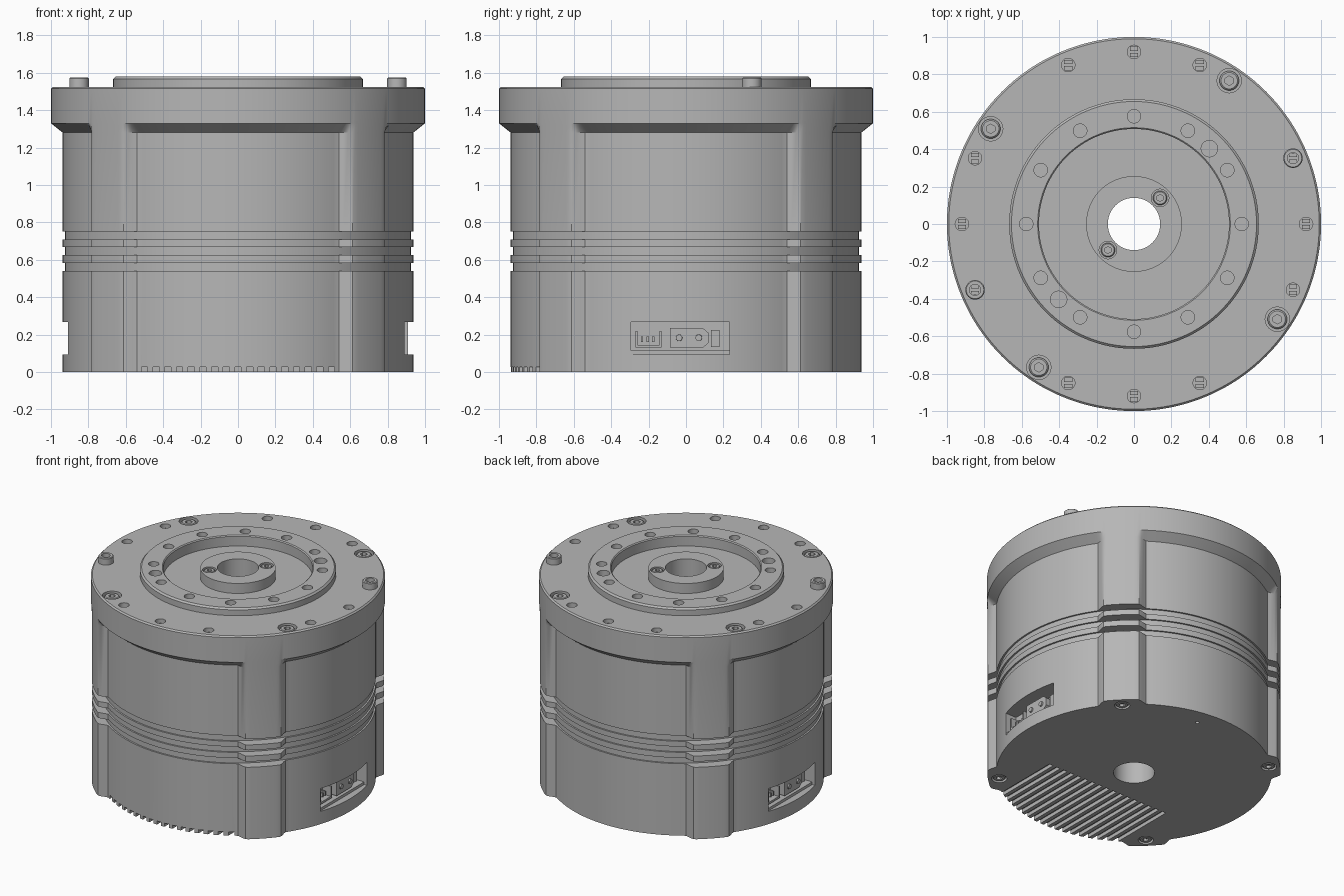
import bpy, bmesh, math
from mathutils import Matrix, Vector

cube = bpy.data.objects.get("Cube")
if cube:
    bpy.data.objects.remove(cube, do_unlink=True)

GREY = (0.47, 0.47, 0.47, 1)
metal = bpy.data.materials.new("machined grey")
metal.use_nodes = True
metal.diffuse_color = GREY
metal.node_tree.nodes["Principled BSDF"].inputs["Base Color"].default_value = GREY


def finish(bm, name, smooth=True):
    bmesh.ops.recalc_face_normals(bm, faces=bm.faces[:])
    mesh = bpy.data.meshes.new(name)
    bm.to_mesh(mesh)
    bm.free()
    mesh.materials.append(metal)
    ob = bpy.data.objects.new(name, mesh)
    bpy.context.collection.objects.link(ob)
    if smooth:
        shade(ob)
    return ob


def shade(ob):
    bpy.ops.object.select_all(action='DESELECT')
    ob.select_set(True)
    bpy.context.view_layer.objects.active = ob
    bpy.ops.object.shade_smooth_by_angle(angle=math.radians(25))


def loft(bm, rings, segs, close=False):
    """Skin rings given as (radius or radius function, height)."""
    loops = []
    for r, z in rings:
        loop = []
        for i in range(segs):
            a = math.tau * i / segs
            rad = r(a) if callable(r) else r
            loop.append(bm.verts.new((rad * math.cos(a), rad * math.sin(a), z)))
        loops.append(loop)
    pairs = list(zip(loops, loops[1:]))
    if close:
        pairs.append((loops[-1], loops[0]))
    else:
        bm.faces.new(loops[0])
        bm.faces.new(loops[-1])
    for a, b in pairs:
        for i in range(segs):
            j = (i + 1) % segs
            bm.faces.new((a[i], a[j], b[j], b[i]))


def box(bm, lo, hi):
    lo, hi = Vector(lo), Vector(hi)
    m = Matrix.Translation((lo + hi) / 2) @ Matrix.Diagonal((*(hi - lo), 1))
    bmesh.ops.create_cube(bm, size=1, matrix=m)


def drill(bm, r, pos, z0, z1):
    m = Matrix.Translation((pos[0], pos[1], (z0 + z1) / 2))
    bmesh.ops.create_cone(bm, cap_ends=True, segments=32, radius1=r, radius2=r,
                          depth=z1 - z0, matrix=m)


def polar(r, deg):
    return r * math.cos(math.radians(deg)), r * math.sin(math.radians(deg))


def ribbed(a):
    """Casing outline: round with four soft ribs on the diagonals."""
    d = abs(math.degrees(a) % 90 - 45)
    t = min(1, max(0, (10.5 - d) / 4))
    return 0.937 + 0.06 * t * t * (3 - 2 * t)


def hexagon(r):
    def f(a):
        return r / math.cos((a + math.pi / 6) % (math.pi / 3) - math.pi / 6)
    return f


# Casing, flange, raised ring, hub and bore as one closed section
TOP, RING, FLOOR = 1.525, 1.58, 1.5
rings = [(0.14, 0), (ribbed, 0)]
for z in (0.54, 0.625, 0.708):
    rings += [(ribbed, z), (0.925, z), (0.925, z + 0.043), (ribbed, z + 0.043)]
rings += [(ribbed, 1.28), (1, 1.33), (1, TOP - 0.01), (0.99, TOP),
          (0.667, TOP), (0.667, RING - 0.012), (0.655, RING), (0.515, RING),
          (0.508, RING - 0.007), (0.508, FLOOR), (0.256, FLOOR),
          (0.256, RING - 0.005), (0.14, RING - 0.005)]
bm = bmesh.new()
loft(bm, rings, 360, close=True)
casing = finish(bm, "casing", smooth=False)

# Positions of repeated fixings
flange_holes = [polar(0.92, q + o) for q in range(0, 360, 90) for o in (0, 22.5, 67.5)]
posts = [polar(0.92, 22.5), polar(0.92, 202.5)]
cap_screws = [polar(0.92, q + 56.4) for q in range(0, 360, 90)]
base_screws = [polar(0.92, q + 45) for q in range(0, 360, 90)]
hub_screws = [polar(0.197, 45), polar(0.197, 225)]

# Cutter for holes, cooling slots and connector ports
bm = bmesh.new()
for p in flange_holes:
    drill(bm, 0.036, p, TOP - 0.07, TOP + 0.1)
for i in range(12):
    drill(bm, 0.036, polar(0.576, i * 30), RING - 0.08, RING + 0.1)
for a in (45, 225):
    drill(bm, 0.044, polar(0.57, a), RING - 0.08, RING + 0.1)
for p in cap_screws:
    drill(bm, 0.065, p, TOP - 0.04, TOP + 0.1)
for p in hub_screws:
    drill(bm, 0.047, p, RING - 0.03, RING + 0.1)
for p in base_screws:
    drill(bm, 0.052, p, -0.1, 0.03)
drill(bm, 0.013, (0.11, 0.8), -0.1, 0.06)
for i in range(-8, 9):
    x = i * 0.0625
    box(bm, (x - 0.017, -1.2, -0.1), (x + 0.017, -0.28, 0.027))
for s in (1, -1):
    y0, y1 = sorted((-0.294 * s, 0.232 * s))
    x0, x1 = sorted((0.8 * s, 1.2 * s))
    box(bm, (x0, y0, 0.095), (x1, y1, 0.267))
cutter = finish(bm, "hole_cutter", smooth=False)
cutter.hide_render = True

mod = casing.modifiers.new("holes", 'BOOLEAN')
mod.operation = 'DIFFERENCE'
mod.solver = 'EXACT'
mod.object = cutter
bpy.context.view_layer.objects.active = casing
bpy.ops.object.modifier_apply(modifier=mod.name)
bpy.data.objects.remove(cutter, do_unlink=True)
shade(casing)


def screws(name, places, r, base, top):
    """Socket-head screws, from the seat height to the head height."""
    d = 0.6 * (top - base)
    c = 0.2 * (top - base)
    for i, (x, y) in enumerate(places):
        bm = bmesh.new()
        loft(bm, [(r, base), (r, top - c), (r - abs(c), top), (hexagon(r * 0.42), top),
                  (hexagon(r * 0.42), top - d)], 36)
        finish(bm, f"{name}_{i + 1}").location = (x, y, 0)


screws("flange_screw", cap_screws, 0.052, TOP - 0.045, TOP - 0.005)
screws("hub_screw", hub_screws, 0.038, RING - 0.035, RING - 0.008)
screws("base_screw", base_screws, 0.044, 0.035, 0.003)

# Slotted set screws down in the flange holes
for i, (x, y) in enumerate(flange_holes):
    bm = bmesh.new()
    for s in (1, -1):
        lo, hi = sorted((0.006 * s, 0.028 * s))
        box(bm, (-0.022, lo, TOP - 0.075), (0.022, hi, TOP - 0.03))
    finish(bm, f"set_screw_{i + 1}").location = (x, y, 0)

# Hollow locating posts standing on the flange
for i, (x, y) in enumerate(posts):
    bm = bmesh.new()
    loft(bm, [(0.036, TOP - 0.01), (0.052, TOP - 0.01), (0.052, RING - 0.01),
              (0.047, RING - 0.005), (0.03, RING - 0.005), (0.03, TOP - 0.01)], 32, close=True)
    finish(bm, f"locating_post_{i + 1}").location = (x, y, 0)

# Connectors inside each port
for side, turn in (("left", 0), ("right", math.pi)):
    bm = bmesh.new()
    outline = [(-0.086, 0.13), (0.09, 0.13), (0.12, 0.155), (0.12, 0.21),
               (0.09, 0.235), (-0.086, 0.235)]
    face = bm.faces.new([bm.verts.new((0.79, y, z)) for y, z in outline])
    ext = bmesh.ops.extrude_face_region(bm, geom=[face])
    bmesh.ops.translate(bm, vec=(0.09, 0, 0),
                        verts=[v for v in ext["geom"] if isinstance(v, bmesh.types.BMVert)])
    for y in (-0.037, 0.068):
        m = Matrix.Translation((0.86, y, 0.183)) @ Matrix.Rotation(math.pi / 2, 4, 'Y')
        bmesh.ops.create_cone(bm, cap_ends=True, segments=20, radius1=0.021,
                              radius2=0.017, depth=0.06, matrix=m)
    finish(bm, f"{side}_power_plug").rotation_euler.z = turn

    bm = bmesh.new()
    box(bm, (0.79, -0.27, 0.13), (0.87, -0.13, 0.145))
    for y in (-0.27, -0.142):
        box(bm, (0.79, y, 0.145), (0.87, y + 0.012, 0.22))
    for y in (-0.235, -0.205, -0.175):
        box(bm, (0.79, y - 0.006, 0.16), (0.85, y + 0.006, 0.19))
    box(bm, (0.79, 0.135, 0.135), (0.86, 0.18, 0.225))
    box(bm, (0.79, -0.294, 0.09), (0.885, 0.232, 0.115))
    finish(bm, f"{side}_signal_socket").rotation_euler.z = turn
